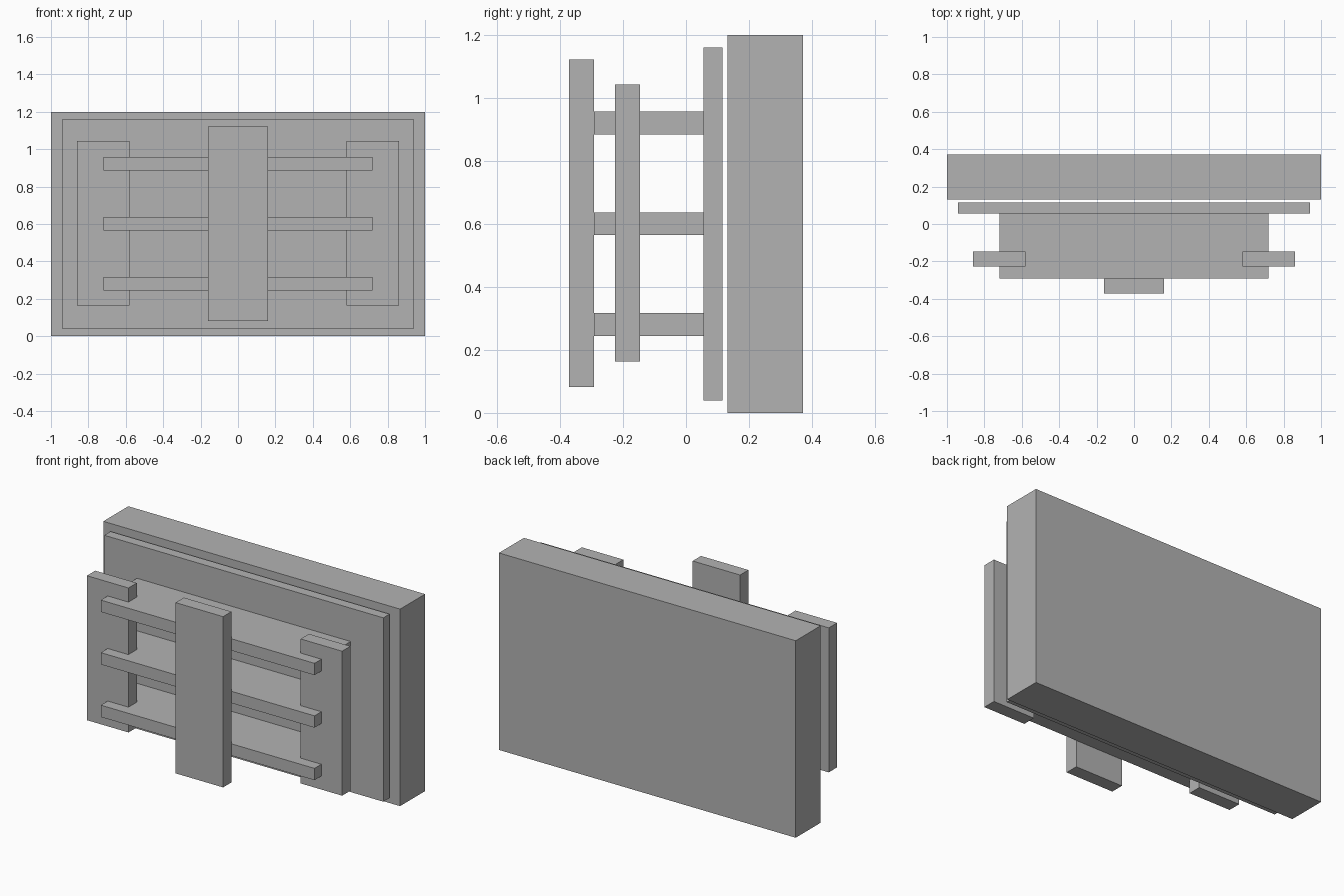
import bpy

if "Cube" in bpy.data.objects:
    bpy.data.objects.remove(bpy.data.objects["Cube"])

grey = bpy.data.materials.new("plain grey")
grey.diffuse_color = (0.45, 0.45, 0.45, 1)
grey.use_nodes = True
grey.node_tree.nodes["Principled BSDF"].inputs["Base Color"].default_value = grey.diffuse_color


def box(name, x, y, z):
    """Flat-sided box spanning the given (min, max) ranges."""
    lo, hi = zip(x, y, z)
    bpy.ops.mesh.primitive_cube_add(size=1, location=[(a + b) / 2 for a, b in zip(lo, hi)])
    ob = bpy.context.object
    ob.name = name
    ob.scale = [b - a for a, b in zip(lo, hi)]
    bpy.ops.object.transform_apply(location=False, rotation=False, scale=True)
    ob.data.materials.append(grey)
    return ob


# Thick rear slab and the thin panel standing just in front of it
box("back_slab", (-1, 1), (0.132, 0.372), (0, 1.2))
box("back_panel", (-0.94, 0.94), (0.056, 0.116), (0.04, 1.16))

# Three deep shelves
for i, z in enumerate((0.281, 0.601, 0.921)):
    box(f"shelf_{i + 1}", (-0.72, 0.72), (-0.292, 0.056), (z - 0.036, z + 0.036))

# Upright side boards, crossed by the shelf ends
for side, x in (("left", (-0.86, -0.58)), ("right", (0.58, 0.86))):
    box(f"{side}_upright", x, (-0.226, -0.146), (0.163, 1.043))

# Central front board
box("front_board", (-0.16, 0.16), (-0.372, -0.292), (0.082, 1.122))
